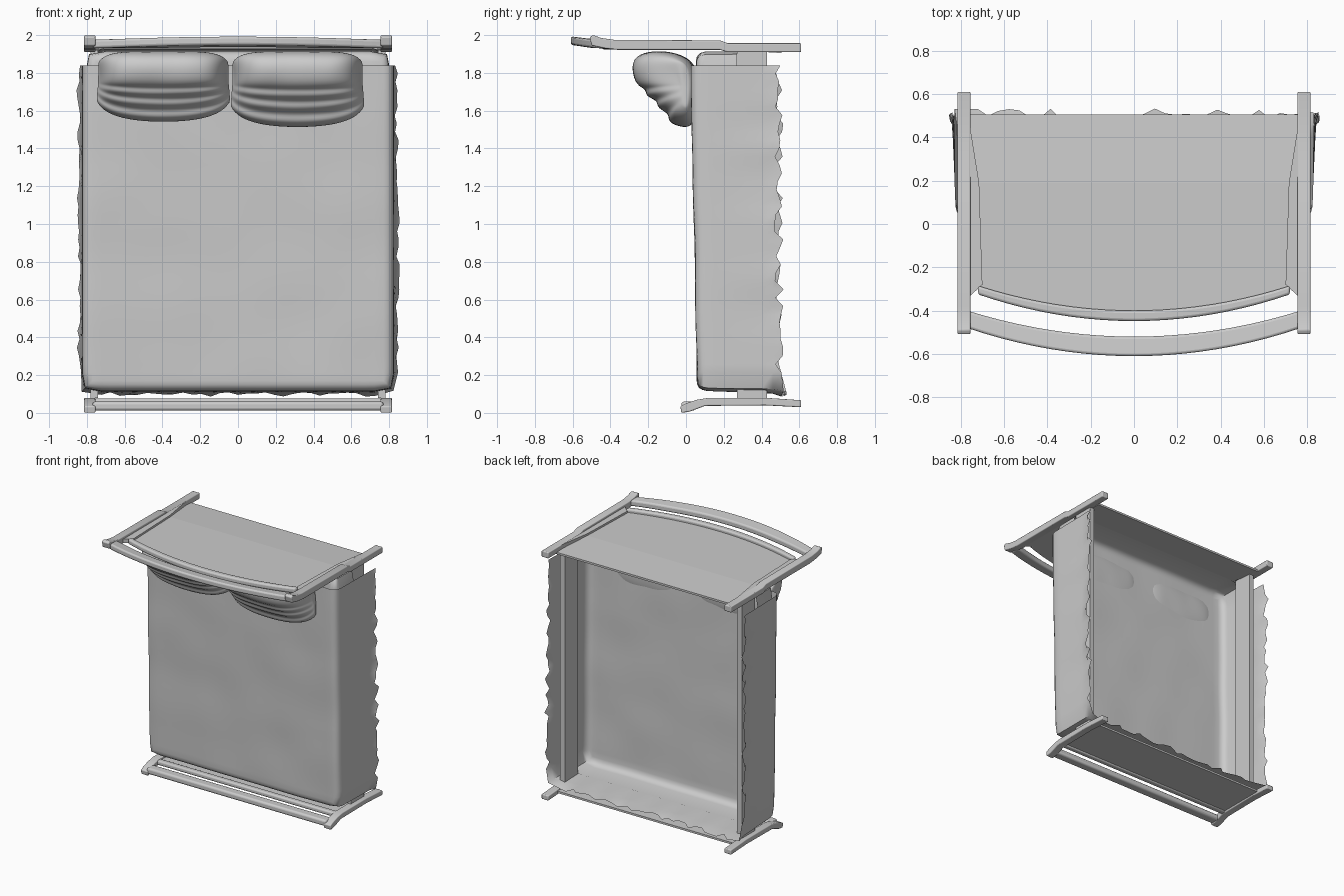
import bpy, bmesh, math, random
from mathutils import Vector, noise

random.seed(4)
cube = bpy.data.objects.get("Cube")
if cube:
    bpy.data.objects.remove(cube, do_unlink=True)


def finish(name, bm, angle=40):
    bmesh.ops.recalc_face_normals(bm, faces=bm.faces)
    mesh = bpy.data.meshes.new(name)
    bm.to_mesh(mesh)
    bm.free()
    obj = bpy.data.objects.new(name, mesh)
    bpy.context.collection.objects.link(obj)
    bpy.ops.object.select_all(action='DESELECT')
    obj.select_set(True)
    bpy.context.view_layer.objects.active = obj
    bpy.ops.object.shade_smooth_by_angle(angle=math.radians(angle))
    return obj


def slab(name, outline, axis, low, high, bevel=0.0, shape=None):
    """Extrude a 2D outline along an axis; shape can move each vertex."""
    def place(a, b, t):
        return (t, a, b) if axis == 'X' else (a, b, t)
    bm = bmesh.new()
    ends = [[bm.verts.new(place(a, b, t)) for a, b in outline] for t in (low, high)]
    for ring in ends:
        bm.faces.new(ring)
    count = len(outline)
    for i in range(count):
        k = (i + 1) % count
        bm.faces.new((ends[0][i], ends[0][k], ends[1][k], ends[1][i]))
    if shape:
        for v in bm.verts:
            v.co = shape(v.co)
    obj = finish(name, bm)
    if bevel:
        mod = obj.modifiers.new("rounded_edges", 'BEVEL')
        mod.width, mod.segments = bevel, 3
    return obj


def arc(half, y_end, y_mid, steps=20):
    return [(half * t, y_mid + (y_end - y_mid) * t * t)
            for t in (2 * i / steps - 1 for i in range(steps + 1))]


def box(name, x, y, z, bevel=0.0):
    outline = [(x[0], y[0]), (x[1], y[0]), (x[1], y[1]), (x[0], y[1])]
    return slab(name, outline, 'Z', z[0], z[1], bevel)


def drape(name, half, z_foot, z_head, y_foot, y_head, levels, closed, ragged):
    """Cloth-like top sheet with edges dropping along +y through (offset, y) levels."""
    nx, nz = 32, 38
    bm = bmesh.new()
    top = {}
    for i in range(nx + 1):
        for j in range(nz + 1):
            x = half * (2 * i / nx - 1)
            z = z_foot + (z_head - z_foot) * j / nz
            y = y_foot + (y_head - y_foot) * j / nz
            y += 0.006 * noise.noise(Vector((x * 3, 0, z * 3)))
            top[i, j] = bm.verts.new((x, y, z))
    for i in range(nx):
        for j in range(nz):
            bm.faces.new((top[i, j], top[i + 1, j], top[i + 1, j + 1], top[i, j + 1]))

    # Rim running down one side, across the foot and up the other side
    rim = [(0, j) for j in range(nz, 0, -1)] + [(i, 0) for i in range(nx)]
    rim += [(nx, j) for j in range(nz + 1)]
    if closed:
        rim += [(i, nz) for i in range(nx - 1, 0, -1)]
    prev = [top[key] for key in rim]
    start = [v.co.copy() for v in prev]
    for offset, y in levels:
        drop = max(0, (y - 0.15) / 0.35)
        ring = []
        for (i, j), co in zip(rim, start):
            out = Vector(((i == nx) - (i == 0), 0, (closed and j == nz) - (j == 0)))
            out.normalize()
            push = offset
            if ragged:
                sway = 0.012 * noise.noise(co * 6) if j else 0.004 * math.sin(co.x * 30)
                push += drop * (sway + (random.uniform(-0.007, 0.01) if drop > 0.9 else 0))
            pos = co + out * push
            pos.y = y + (co.y - y_foot) * (1 - min(1, drop * 3))
            if ragged and drop > 0.9:
                pos.y += random.uniform(-0.03, 0.018) + (0.015 if j == 0 else 0)
            ring.append(bm.verts.new(pos))
        last = len(ring) if closed else len(ring) - 1
        for k in range(last):
            n = (k + 1) % len(ring)
            bm.faces.new((prev[k], prev[n], ring[n], ring[k]))
        prev = ring
    return finish(name, bm, 60)


# Posts of the head and foot frames
head_profile = [(0.61, 1.91), (0.61, 1.957), (0.22, 1.957), (0.18, 1.972), (-0.38, 1.975),
                (-0.45, 1.985), (-0.49, 2.0), (-0.51, 1.99), (-0.5, 1.945),
                (-0.43, 1.93), (-0.36, 1.922), (0.18, 1.922), (0.22, 1.91)]
foot_profile = [(0.61, 0.03), (0.61, 0.067), (0.42, 0.08), (0.12, 0.08), (0.06, 0.07),
                (0.0, 0.05), (-0.03, 0.035), (-0.025, 0.0), (0.02, 0.007),
                (0.1, 0.037), (0.42, 0.04)]
for side, s in (("right", -1), ("left", 1)):
    low, high = sorted((s * 0.755, s * 0.815))
    slab(side + "_head_post", head_profile, 'X', low, high, 0.006)
    slab(side + "_foot_post", foot_profile, 'X', low, high, 0.006)
    # Side rail of the bed frame
    low, high = sorted((s * 0.74, s * 0.78))
    box(side + "_side_rail", (low, high), (0.27, 0.43), (0.08, 1.92))
    # Tapered stile beside the headboard panel
    stile = [(s * x, y) for x, y in ((0.765, -0.34), (0.7, -0.28), (0.715, 0.19), (0.765, 0.5))]
    slab(side + "_headboard_stile", stile, 'Z', 1.925, 1.955)

# Curved headboard rails
slab("head_top_rail", arc(0.77, -0.4, -0.52) + arc(0.77, -0.48, -0.61)[::-1], 'Z', 1.93, 1.975, 0.012,
     lambda co: Vector((co.x, co.y, co.z + 0.018 * max(0, -co.y - 0.48) / 0.13)))
slab("head_lower_rail", arc(0.72, -0.285, -0.4) + arc(0.72, -0.325, -0.448)[::-1],
     'Z', 1.925, 1.965, 0.012)

# Headboard panel with a lower section leaning towards the mattress
slab("headboard_panel", arc(0.72, -0.3, -0.42) + [(0.72, 0.19), (-0.72, 0.19)],
     'Z', 1.925, 1.94)
slab("headboard_lower_panel", [(-0.72, 0.19), (0.72, 0.19), (0.765, 0.505), (-0.765, 0.505)],
     'Z', 1.925, 1.94, 0,
     lambda co: Vector((co.x, co.y, co.z - (0.02 if co.y > 0.3 else 0))))

# Footboard
box("foot_top_rail", (-0.77, 0.77), (-0.025, 0.05), (0.012, 0.06), 0.015)
box("foot_lower_rail", (-0.77, 0.77), (0.09, 0.135), (0.04, 0.075), 0.012)
box("footboard_panel", (-0.77, 0.77), (0.13, 0.5), (0.05, 0.065))

# Mattress cover and blanket
drape("mattress", 0.75, 0.17, 1.86, 0.07, 0.055,
      [(0.025, 0.075), (0.045, 0.092), (0.053, 0.12), (0.055, 0.27)], True, False)
drape("blanket", 0.77, 0.17, 1.84, 0.06, 0.025,
      [(0.02, 0.063), (0.038, 0.073), (0.048, 0.09), (0.054, 0.115), (0.056, 0.16),
       (0.058, 0.24), (0.06, 0.32), (0.062, 0.4), (0.065, 0.46), (0.07, 0.5)], False, True)

# Pillows: a creased side profile swept across the width
pillow_profile = [(-0.05, 1.91), (-0.18, 1.92), (-0.27, 1.89), (-0.29, 1.82), (-0.26, 1.745),
                  (-0.205, 1.73), (-0.215, 1.70), (-0.145, 1.68), (-0.16, 1.65),
                  (-0.085, 1.625), (-0.1, 1.59), (-0.02, 1.565), (0.045, 1.57),
                  (0.075, 1.68), (0.065, 1.85)]


def pillow(name, centre, half, lift, tilt):
    bm = bmesh.new()
    rings = []
    steps = 16
    for i in range(steps + 1):
        u = math.sin(math.pi * (i / steps - 0.5))
        full = max(0.02, 1 - abs(u) ** 5) ** 0.5
        ring = []
        for y, z in pillow_profile:
            lower = max(0, (1.8 - z) / 0.25)
            py = 0.0 + y * full + 0.008 * noise.noise(Vector((u * 3 + centre, y * 9, z * 9)))
            pz = 1.75 + (z - 1.75) * (0.55 + 0.45 * full)
            pz += lower * (lift - 0.05 * (1 - u * u) + 0.02 + tilt * u)
            px = centre + half * u * (1 - 0.03 * math.cos(z * 14))
            ring.append(bm.verts.new((px, py, pz)))
        rings.append(ring)
    count = len(pillow_profile)
    for a, b in zip(rings, rings[1:]):
        for k in range(count):
            n = (k + 1) % count
            bm.faces.new((a[k], a[n], b[n], b[k]))
    bm.faces.new(rings[0])
    bm.faces.new(rings[-1])
    obj = finish(name, bm, 180)
    mod = obj.modifiers.new("soft", 'SUBSURF')
    mod.levels = mod.render_levels = 2


pillow("right_pillow", -0.395, 0.345, 0.0, 0.0)
pillow("left_pillow", 0.315, 0.345, -0.03, 0.0)
